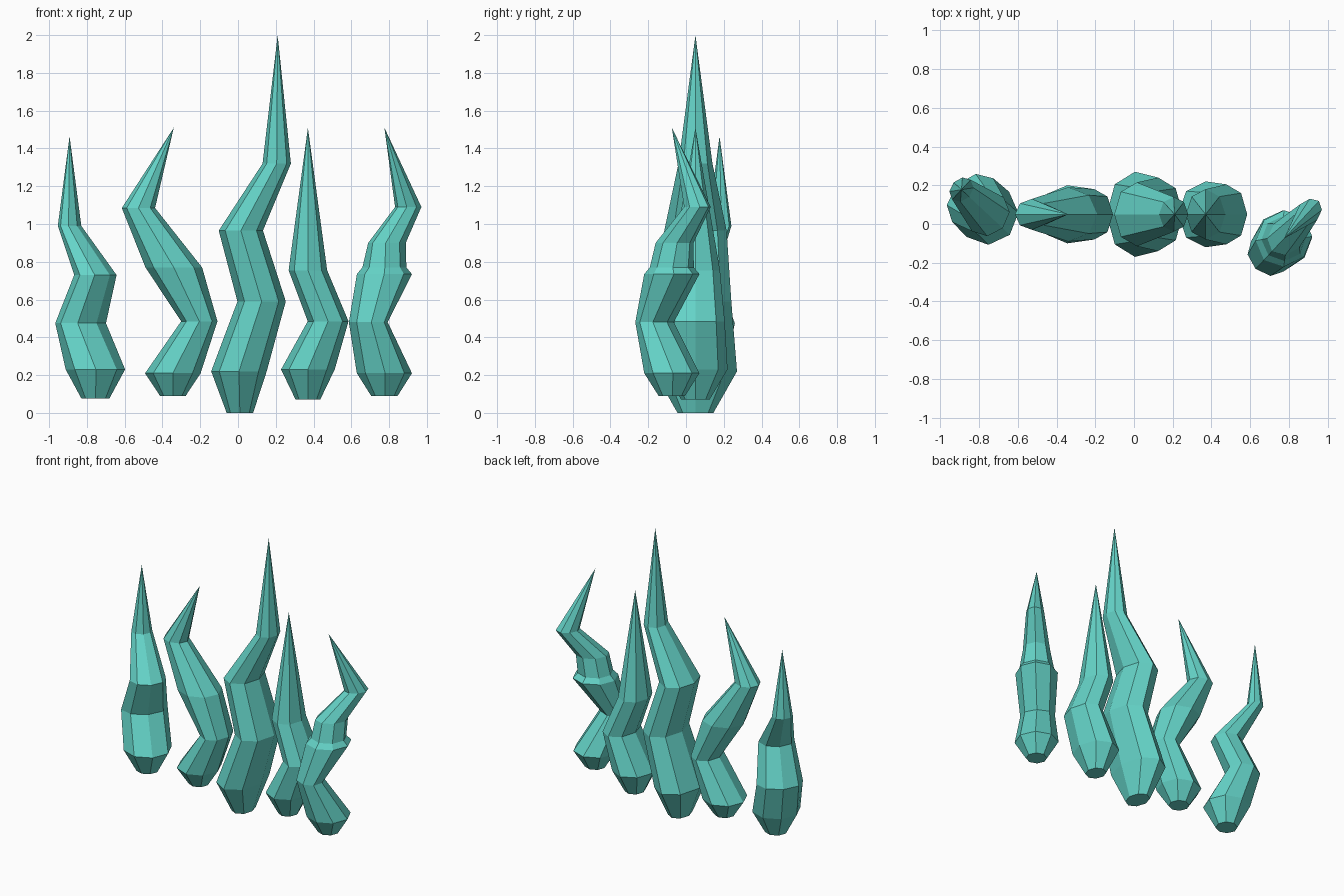
import bpy, bmesh, math
from mathutils import Matrix, Vector

SIDES = 8

mat = bpy.data.materials.new("teal")
mat.diffuse_color = (0.13, 0.66, 0.58, 1)


def flame(name, x, y, angle, rings, tip):
    """Loft octagon rings (offset along bend, z, bend radius, cross radius) up to a point."""
    bm = bmesh.new()
    turn = Matrix.Rotation(math.radians(angle), 3, 'Z')
    base = Vector((x, y, 0))
    loops = []
    for u, z, ru, rv in rings:
        loop = []
        for i in range(SIDES):
            a = math.tau * i / SIDES
            p = Vector((u + ru * math.cos(a), rv * math.sin(a), z))
            loop.append(bm.verts.new(base + turn @ p))
        loops.append(loop)
    top = bm.verts.new(base + turn @ Vector((tip[0], 0, tip[1])))
    bm.faces.new(loops[0][::-1])
    for lo, hi in zip(loops, loops[1:]):
        for i in range(SIDES):
            j = (i + 1) % SIDES
            bm.faces.new((lo[i], lo[j], hi[j], hi[i]))
    for i in range(SIDES):
        bm.faces.new((loops[-1][i], loops[-1][(i + 1) % SIDES], top))
    bmesh.ops.recalc_face_normals(bm, faces=bm.faces)
    me = bpy.data.meshes.new(name)
    bm.to_mesh(me)
    bm.free()
    me.materials.append(mat)
    bpy.context.collection.objects.link(bpy.data.objects.new(name, me))


# Tall middle flame
flame("flame_middle", 0, 0.05, 0, [
    (0.01, 0, 0.07, 0.095), (0.005, 0.22, 0.147, 0.22), (0.125, 0.59, 0.128, 0.19),
    (0.015, 0.965, 0.117, 0.165), (0.205, 1.32, 0.075, 0.09)], (0.21, 2.0))

# Inner left flame, bending left near its top
flame("flame_inner_left", -0.345, 0.05, 0, [
    (0, 0.09, 0.068, 0.07), (0, 0.21, 0.147, 0.15), (0.14, 0.485, 0.096, 0.13),
    (0.005, 0.77, 0.15, 0.14), (-0.182, 1.085, 0.088, 0.08)], (0.005, 1.51))

# Inner right flame, straight upper spike
flame("flame_inner_right", 0.37, 0.05, 0, [
    (0, 0.07, 0.065, 0.075), (0, 0.23, 0.142, 0.17), (0.107, 0.485, 0.108, 0.155),
    (0, 0.755, 0.102, 0.13)], (0, 1.51))

# Outer left flame, turned towards the back
flame("flame_outer_left", -0.755, 0.05, 137, [
    (0, 0.075, 0.072, 0.075), (0, 0.23, 0.155, 0.16), (0.107, 0.475, 0.115, 0.155),
    (0, 0.73, 0.105, 0.12), (0.187, 0.99, 0.055, 0.07)], (0.187, 1.465))

# Outer right flame, turned, with a stepped lip below the upper hook
flame("flame_outer_right", 0.775, -0.075, 47, [
    (0, 0.09, 0.07, 0.07), (0, 0.21, 0.147, 0.145), (-0.125, 0.48, 0.09, 0.115),
    (0, 0.735, 0.152, 0.14), (0, 0.77, 0.118, 0.115), (0.02, 0.9, 0.11, 0.09),
    (0.185, 1.09, 0.08, 0.06)], (0, 1.51))
